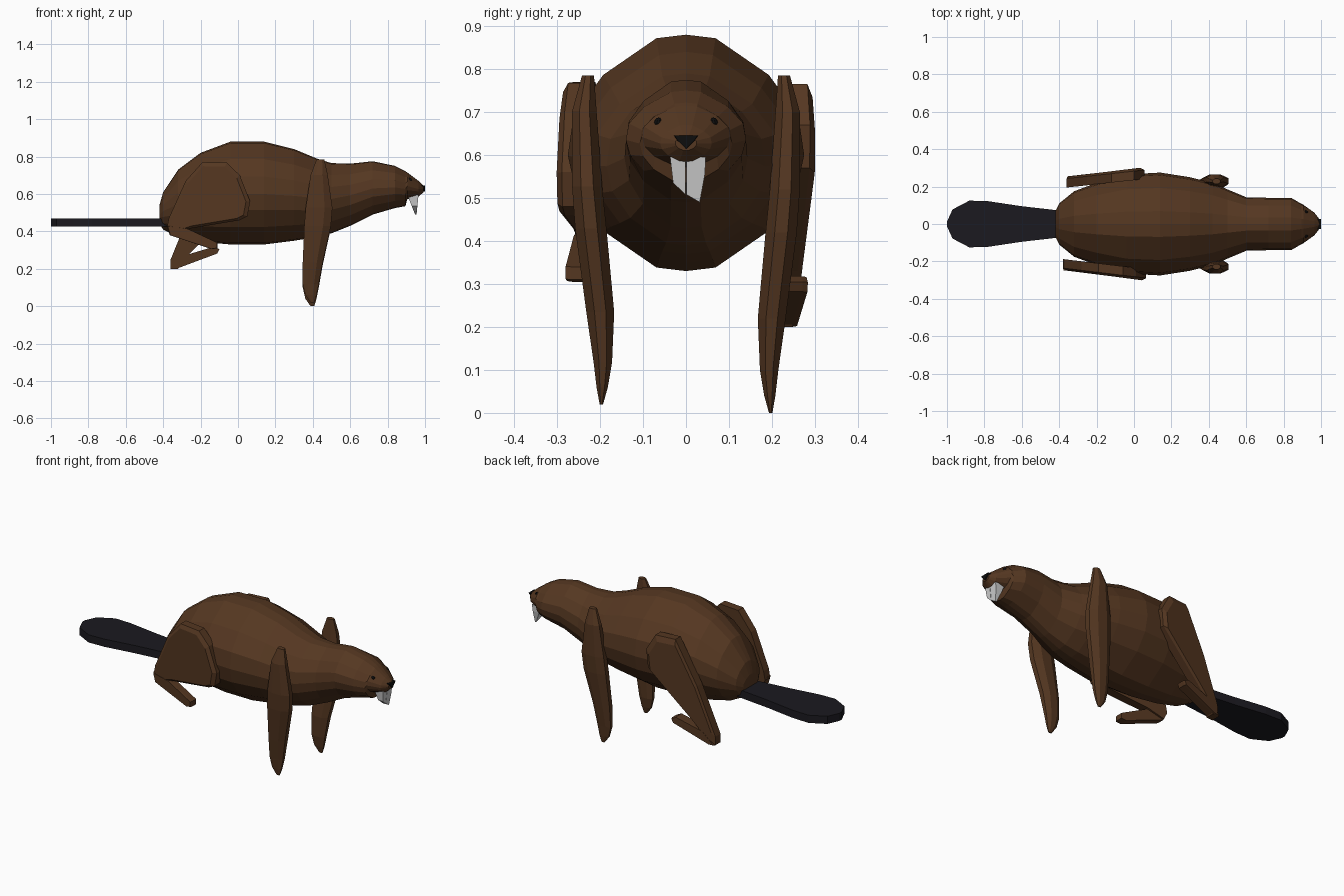
import bpy, math
from mathutils import Vector


def material(name, r, g, b):
    m = bpy.data.materials.new(name)
    m.diffuse_color = (r, g, b, 1)
    return m


FUR = material("brown_fur", 0.09, 0.038, 0.015)
DARK = material("tail_skin", 0.011, 0.010, 0.014)
BLACK = material("black", 0.004, 0.004, 0.004)
TOOTH = material("tooth", 0.75, 0.75, 0.75)


def loft(name, rings, mat):
    """Closed low-poly skin through rings with equal point counts."""
    n = len(rings[0])
    verts = [p for r in rings for p in r]
    faces = [tuple(range(n)), tuple(range(len(verts) - n, len(verts)))]
    for k in range(len(rings) - 1):
        for i in range(n):
            j = (i + 1) % n
            faces.append((k * n + i, k * n + j, (k + 1) * n + j, (k + 1) * n + i))
    me = bpy.data.meshes.new(name)
    me.from_pydata([tuple(v) for v in verts], [], faces)
    me.materials.append(mat)
    ob = bpy.data.objects.new(name, me)
    bpy.context.collection.objects.link(ob)
    bpy.context.view_layer.objects.active = ob
    ob.select_set(True)
    bpy.ops.object.mode_set(mode='EDIT')
    bpy.ops.mesh.select_all(action='SELECT')
    bpy.ops.mesh.normals_make_consistent(inside=False)
    bpy.ops.object.mode_set(mode='OBJECT')
    ob.select_set(False)
    return ob


# body and head: half cross-section mirrored, swept along x
HALF = [(0.25, 0.97), (0.70, 0.66), (0.95, 0.32), (1.0, -0.02),
        (0.93, -0.33), (0.70, -0.66), (0.25, -0.97)]
SECTION = [(0, 1)] + HALF + [(0, -1)] + [(-y, z) for y, z in reversed(HALF)]
BODY = [  # x, top, bottom, half width
    (-0.42, 0.54, 0.44, 0.07), (-0.40, 0.61, 0.41, 0.11), (-0.32, 0.73, 0.37, 0.175),
    (-0.20, 0.82, 0.345, 0.22), (-0.04, 0.88, 0.33, 0.265), (0.14, 0.88, 0.33, 0.275),
    (0.30, 0.84, 0.35, 0.25), (0.42, 0.79, 0.37, 0.22), (0.50, 0.765, 0.39, 0.185),
    (0.60, 0.762, 0.43, 0.143), (0.72, 0.775, 0.49, 0.14), (0.84, 0.75, 0.525, 0.14),
    (0.895, 0.722, 0.535, 0.108), (0.905, 0.715, 0.572, 0.103),
    (0.965, 0.67, 0.585, 0.06), (0.992, 0.645, 0.61, 0.025)]
loft("body", [[(x, w * y, (t + b) / 2 + (t - b) / 2 * z) for y, z in SECTION]
              for x, t, b, w in BODY], FUR)

# flat paddle tail
edge = [(-0.38, 0.07), (-0.60, 0.095), (-0.78, 0.122), (-0.88, 0.125),
        (-0.97, 0.078), (-1.0, 0.012)]
outline = edge + [(x, -y) for x, y in reversed(edge)]
loft("tail", [[(x, y, z) for x, y in outline] for z in (0.425, 0.47)], DARK)

# front legs: octagonal limbs tapering to a point
OCT = [(math.cos(a), math.sin(a)) for a in [math.pi / 4 * (i + 0.5) for i in range(8)]]
LEG = [  # z, x range, y range
    (0.785, 0.42, 0.462, 0.214, 0.242), (0.70, 0.388, 0.48, 0.208, 0.265),
    (0.52, 0.362, 0.505, 0.195, 0.265), (0.42, 0.354, 0.497, 0.185, 0.258),
    (0.22, 0.346, 0.453, 0.167, 0.232), (0.10, 0.346, 0.432, 0.172, 0.215),
    (0.04, 0.36, 0.42, 0.182, 0.208), (0.0, 0.388, 0.408, 0.193, 0.201)]
for label, s, low in (("right", -1, 0.02), ("left", 1, 0.0)):
    loft("front_leg_" + label,
         [[((x0 + x1) / 2 + (x1 - x0) / 2 * c * 1.08,
            s * ((y0 + y1) / 2 + (y1 - y0) / 2 * d * 1.08),
            z + low * (1 - z / 0.785)) for c, d in OCT]
          for z, x0, x1, y0, y1 in LEG], FUR)


# hind legs: thigh and foot plates, flared outward towards the front
def plate(name, pts, s, inner, outer, slope, taper):
    cx = sum(p[0] for p in pts) / len(pts)
    cz = sum(p[1] for p in pts) / len(pts)
    rings = []
    for off, k in ((inner, 1), (outer - 0.012, 1), (outer, taper)):
        rings.append([(cx + (x - cx) * k, s * (off + slope * (x + 0.36)),
                       cz + (z - cz) * k) for x, z in pts])
    loft(name, rings, FUR)


plate("hind_thigh_right",
      [(-0.38, 0.42), (-0.37, 0.47), (-0.28, 0.67), (-0.19, 0.77), (-0.06, 0.768),
       (0.01, 0.70), (0.065, 0.56), (0.05, 0.48), (0.01, 0.46), (-0.26, 0.415),
       (-0.36, 0.38)], -1, 0.19, 0.25, 0.12, 0.9)
plate("hind_foot_right",
      [(-0.38, 0.43), (-0.365, 0.38), (-0.14, 0.305), (-0.11, 0.31), (-0.11, 0.34),
       (-0.27, 0.415)], -1, 0.20, 0.25, 0.12, 0.97)
plate("hind_thigh_left",
      [(-0.36, 0.20), (-0.36, 0.25), (-0.25, 0.52), (-0.12, 0.765), (0.0, 0.765),
       (0.055, 0.67), (0.045, 0.57), (-0.21, 0.33), (-0.27, 0.27), (-0.32, 0.20)],
      1, 0.195, 0.255, 0.11, 0.9)
plate("hind_foot_left",
      [(-0.36, 0.20), (-0.33, 0.20), (-0.11, 0.282), (-0.10, 0.305), (-0.13, 0.318),
       (-0.29, 0.27)], 1, 0.20, 0.255, 0.11, 0.97)

# eyes: small flattened balls on the snout sides
for label, s in (("right", -1), ("left", 1)):
    bpy.ops.mesh.primitive_uv_sphere_add(segments=10, ring_count=6, radius=1,
                                         location=(0.918, s * 0.064, 0.675))
    eye = bpy.context.object
    eye.name = "eye_" + label
    eye.scale = (0.012, 0.010, 0.012)
    eye.data.materials.append(BLACK)
    eye.select_set(False)

# triangular nose
tri = [(-0.03, 0.646), (0.03, 0.646), (0.022, 0.634), (0, 0.614), (-0.022, 0.634)]
loft("nose", [[(x, y * k, z) for y, z in tri] for x, k in ((0.965, 1.0), (1.0, 0.9))],
     BLACK)

# two uneven front teeth, leaning forward
TEETH = {"tooth_right": [(-0.037, 0.595), (-0.001, 0.595), (-0.001, 0.508), (-0.03, 0.535)],
         "tooth_left": [(0.001, 0.595), (0.046, 0.595), (0.044, 0.555), (0.032, 0.49),
                        (0.001, 0.508)]}
for name, pts in TEETH.items():
    loft(name, [[(x + (0.595 - z) * lean, y, z) for y, z in pts]
                for x, lean in ((0.905, 0.4), (0.965, -0.1))], TOOTH)
